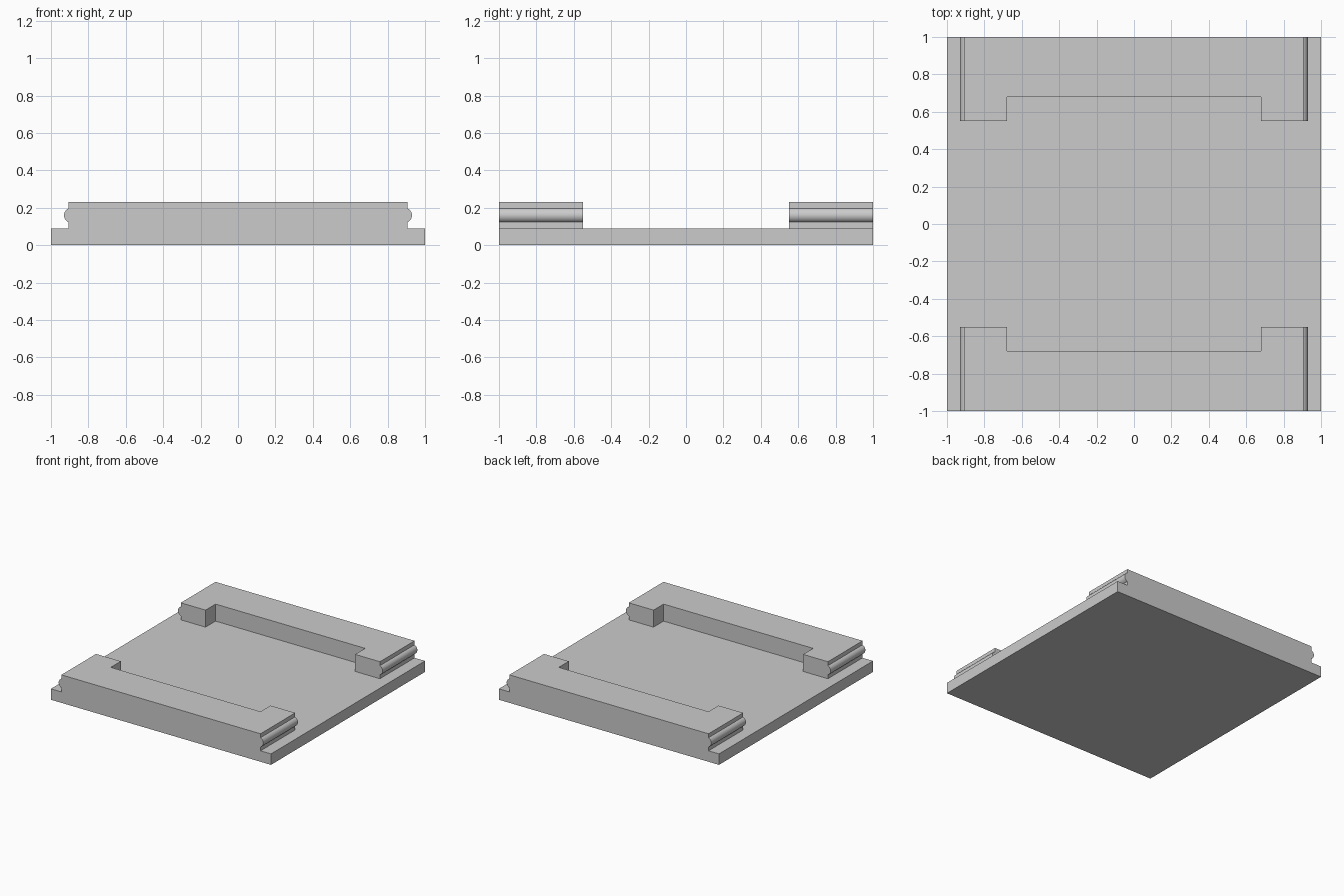
import bpy, bmesh, math

cube = bpy.data.objects.get("Cube")
if cube:
    bpy.data.objects.remove(cube, do_unlink=True)

BASE_TOP, RAIL_TOP = 0.09, 0.23
RAIL_X = 0.905

grey = bpy.data.materials.new("plain grey")
grey.use_nodes = True
colour = (0.6, 0.6, 0.6, 1)
grey.diffuse_color = colour
grey.node_tree.nodes["Principled BSDF"].inputs["Base Color"].default_value = colour


def prism(name, points, offset):
    """Extrude a closed outline of 3D points along offset."""
    bm = bmesh.new()
    face = bm.faces.new([bm.verts.new(p) for p in points])
    new = bmesh.ops.extrude_face_region(bm, geom=[face])["geom"]
    bmesh.ops.translate(bm, vec=offset,
                        verts=[v for v in new if isinstance(v, bmesh.types.BMVert)])
    bmesh.ops.recalc_face_normals(bm, faces=bm.faces)
    mesh = bpy.data.meshes.new(name)
    bm.to_mesh(mesh)
    bm.free()
    obj = bpy.data.objects.new(name, mesh)
    bpy.context.collection.objects.link(obj)
    return obj


# Side profile: plate edge, ledge, rounded bead, rail top
bead_x, bead_z, bead_r, steps = 0.89, 0.16, 0.04, 16
reach = math.acos((RAIL_X - bead_x) / bead_r)
side = [(1, 0), (1, BASE_TOP), (RAIL_X, BASE_TOP)]
for i in range(steps + 1):
    a = reach * (2 * i / steps - 1)
    side.append((bead_x + bead_r * math.cos(a), bead_z + bead_r * math.sin(a)))
side.append((RAIL_X, RAIL_TOP))
outline = side + [(-x, z) for x, z in reversed(side)]
tray = prism("grooved_tray", [(x, -1, z) for x, z in outline], (0, 2, 0))
tray.data.materials.append(grey)

# Opening between the rails, with a deeper recess in the middle of each rail
quarter = [(1.1, 0.55), (0.68, 0.55), (0.68, 0.68)]
half = quarter + [(-x, y) for x, y in reversed(quarter)]
plan = half + [(-x, -y) for x, y in half]
cutter = prism("opening_cutter", [(x, y, BASE_TOP) for x, y in plan], (0, 0, 0.3))
cutter.hide_render = True

cut = tray.modifiers.new("opening", "BOOLEAN")
cut.operation = "DIFFERENCE"
cut.solver = "EXACT"
cut.object = cutter

bpy.ops.object.select_all(action="DESELECT")
tray.select_set(True)
bpy.context.view_layer.objects.active = tray
bpy.ops.object.modifier_apply(modifier=cut.name)
bpy.data.objects.remove(cutter, do_unlink=True)
bpy.ops.object.shade_smooth_by_angle(angle=math.radians(30))
